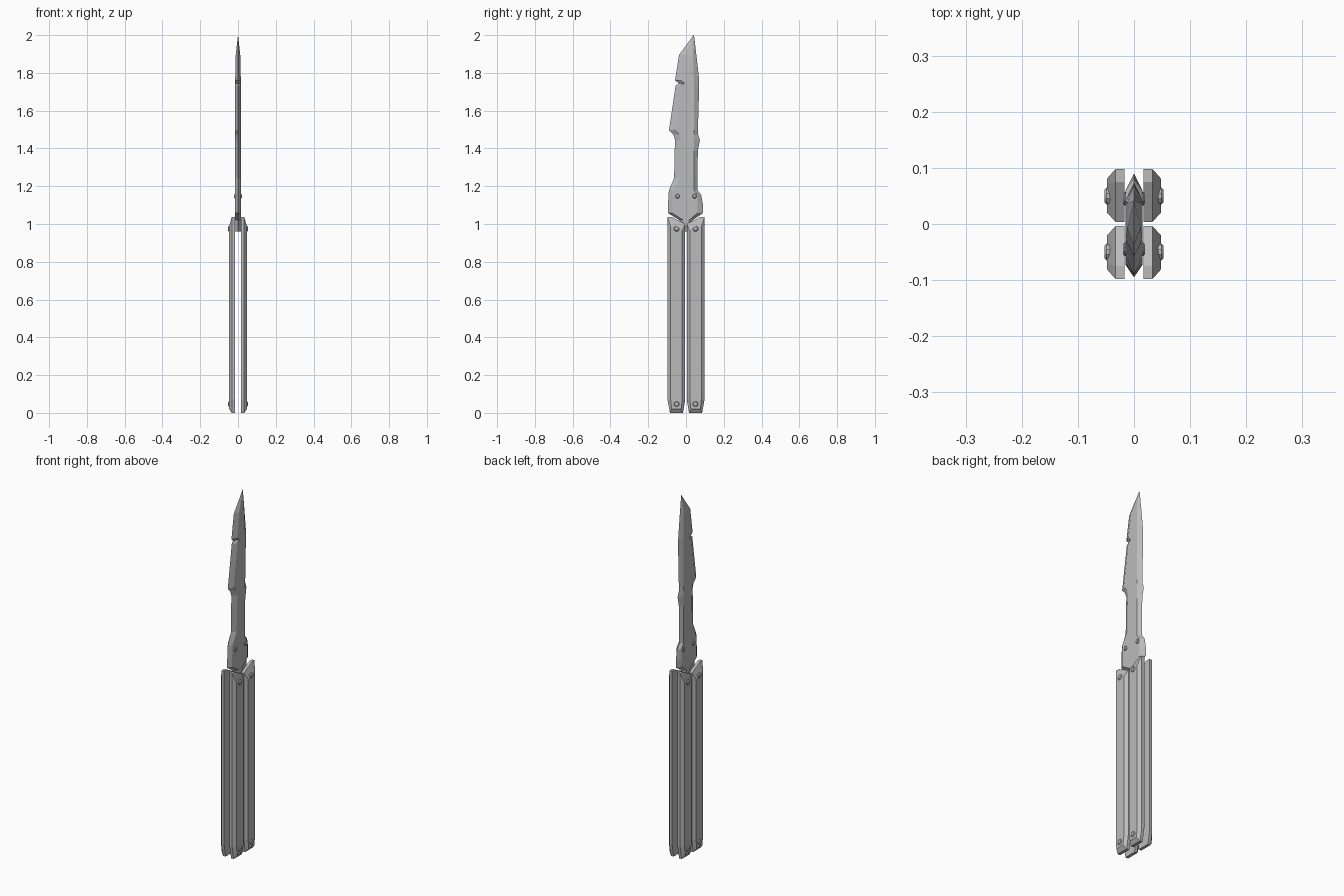
import bpy, bmesh, math

if "Cube" in bpy.data.objects:
    bpy.data.objects.remove(bpy.data.objects["Cube"])

steel = bpy.data.materials.new("grey steel")
steel.diffuse_color = (0.5, 0.5, 0.5, 1)
steel.use_nodes = True
steel.node_tree.nodes["Principled BSDF"].inputs["Base Color"].default_value = steel.diffuse_color


def loft(name, rings):
    """Skin a list of equal-length closed rings and cap both ends."""
    bm = bmesh.new()
    vs = [[bm.verts.new(p) for p in r] for r in rings]
    n = len(rings[0])
    for a, b in zip(vs, vs[1:]):
        for i in range(n):
            j = (i + 1) % n
            bm.faces.new((a[i], a[j], b[j], b[i]))
    bm.faces.new(vs[0][::-1])
    bm.faces.new(vs[-1])
    bmesh.ops.remove_doubles(bm, verts=bm.verts, dist=0.00005)
    bmesh.ops.recalc_face_normals(bm, faces=bm.faces)
    me = bpy.data.meshes.new(name)
    bm.to_mesh(me)
    bm.free()
    me.materials.append(steel)
    ob = bpy.data.objects.new(name, me)
    bpy.context.collection.objects.link(ob)
    return ob


def rivet(name, side, y, z, x0, x1, r):
    """Low domed rivet pointing outwards along x."""
    rings = []
    for x, k in ((x0, 1), (x0 + (x1 - x0) * 0.7, 1), (x1, 0.7)):
        rings.append([(side * x, y + k * r * math.cos(a * math.pi / 5),
                       z + k * r * math.sin(a * math.pi / 5)) for a in range(10)])
    loft(name, rings)


# Blade and tang: height, left edge, right edge
rows = [(0.96, -.03, .03), (1.02, -.035, .035), (1.058, -.095, .09),
        (1.10, -.095, .09), (1.155, -.093, .08), (1.18, -.09, .06),
        (1.243, -.063, .06), (1.39, -.06, .063), (1.445, -.058, .074),
        (1.475, -.068, .063), (1.497, -.09, .063), (1.733, -.055, .07),
        (1.745, -.038, .07), (1.76, -.058, .07), (1.895, -.037, .055)]
rings = []
for z, yl, yr in rows:
    il = yl + (0.03 if z > 1.2 else 0.022)
    ir = min(0.06 if z < 1.17 else 0.042, yr - 0.018)
    h = 0.015 if z < 1.85 else 0.012
    rings.append([(0, yl, z), (h, il, z), (h, ir, z),
                  (0, yr, z), (-h, ir, z), (-h, il, z)])
rings.append([(0, .040, 2), (.0003, .041, 2), (.0003, .0415, 2),
              (0, .0425, 2), (-.0003, .0415, 2), (-.0003, .041, 2)])
loft("blade", rings)

# Handle slab outlines (y, z): full side wall and smaller outer face
wall = [(.085, 0), (.016, 0), (.004, .07), (.004, 1.0), (.075, 1.037),
        (.098, 1.037), (.098, .07)]
face = [(.076, .02), (.026, .02), (.02, .07), (.02, .965), (.072, .985),
        (.081, .985), (.081, .07)]

for sy, end in ((-1, "front"), (1, "back")):
    for sx, side in ((-1, "left"), (1, "right")):
        tag = f"{end}_{side}"
        loft("handle_" + tag, [[(sx * x, sy * y, z) for y, z in prof]
                               for x, prof in ((.017, wall), (.033, wall), (.048, face))])
        rivet("top_rivet_" + tag, sx, sy * .05, .975, .040, .053, .015)
        rivet("bottom_rivet_" + tag, sx, sy * .05, .047, .040, .053, .015)
        rivet("tang_rivet_" + tag, sx, sy * .045, 1.147, .010, .020, .012)
